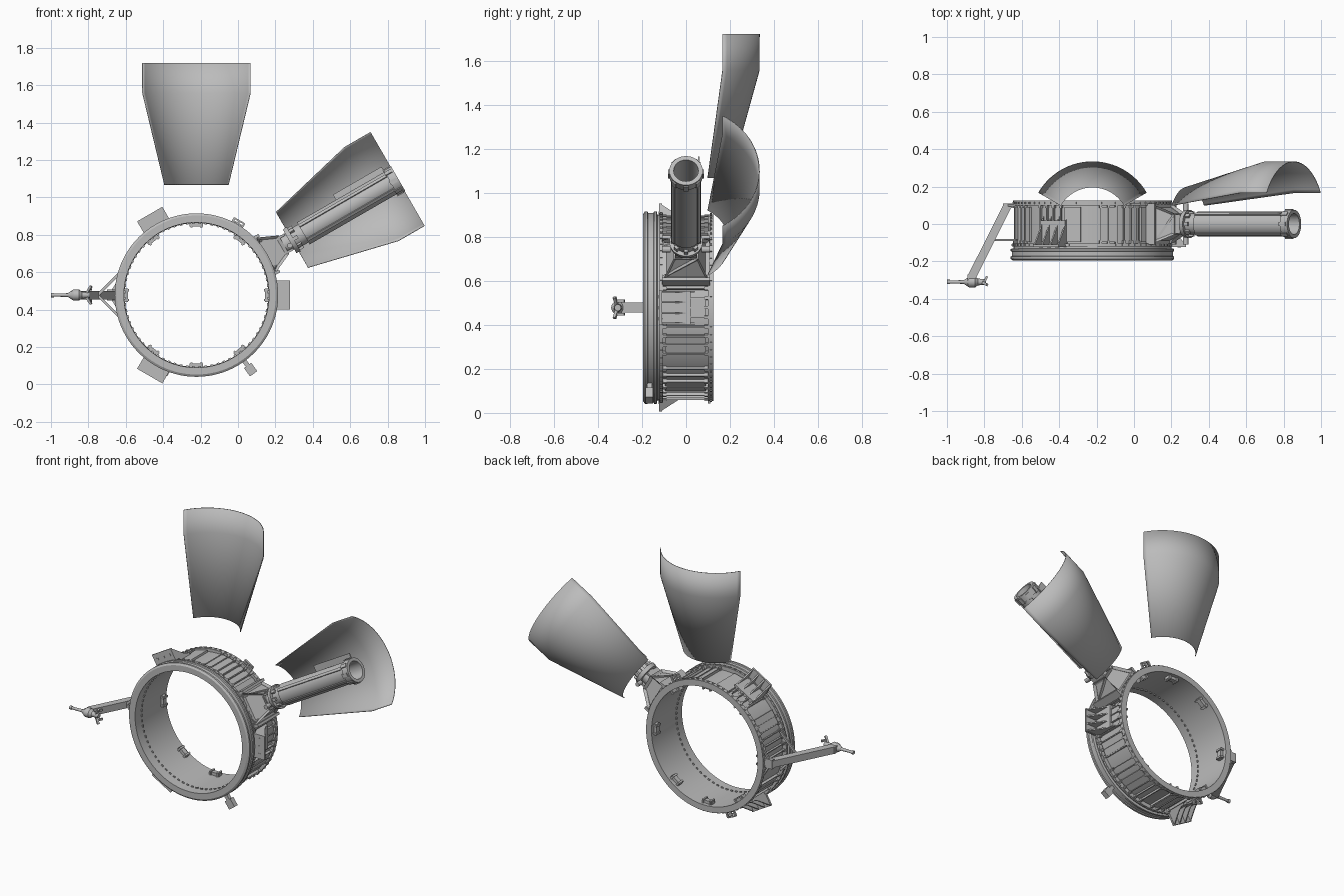
import bpy, bmesh, math, random
from math import radians, sin, cos, pi
from mathutils import Matrix, Vector

cube = bpy.data.objects.get("Cube")
if cube:
    bpy.data.objects.remove(cube, do_unlink=True)
random.seed(4)

grey = bpy.data.materials.new("neutral grey")
grey.use_nodes = True
GREY = (0.5, 0.5, 0.5, 1)
grey.diffuse_color = GREY
grey.node_tree.nodes["Principled BSDF"].inputs["Base Color"].default_value = GREY

CENTRE = Matrix.Translation((-0.222, 0, 0.478))
ALONG_X = Matrix.Rotation(pi / 2, 4, 'Y')
ALONG_Y = Matrix.Rotation(-pi / 2, 4, 'X')


def radial(deg):
    """Frame at the ring centre: X outward, Y along the ring axis, Z tangential."""
    return CENTRE @ Matrix.Rotation(-radians(deg), 4, 'Y')


def prism(bm, outline, z0, z1, mat):
    """Extrude an XY outline from z0 to z1."""
    low = [bm.verts.new(mat @ Vector((x, y, z0))) for x, y in outline]
    high = [bm.verts.new(mat @ Vector((x, y, z1))) for x, y in outline]
    bm.faces.new(low[::-1])
    bm.faces.new(high)
    n = len(outline)
    for i in range(n):
        j = (i + 1) % n
        bm.faces.new((low[i], low[j], high[j], high[i]))


def box(bm, x, y, z, mat):
    prism(bm, [(x[0], y[0]), (x[1], y[0]), (x[1], y[1]), (x[0], y[1])], z[0], z[1], mat)


def strut(bm, a, b, w, h):
    """Rectangular bar between two points."""
    a, b = Vector(a), Vector(b)
    d = b - a
    mat = Matrix.Translation(a) @ d.to_track_quat('X', 'Z').to_matrix().to_4x4()
    box(bm, (0, d.length), (-w / 2, w / 2), (-h / 2, h / 2), mat)


def lathe(bm, profile, mat, seg=32, start=0, arc=360, loop=False):
    """Revolve (axial, radius) points around Z."""
    full = arc == 360
    rows = []
    for i in range(seg if full else seg + 1):
        t = radians(start + arc * i / seg)
        rows.append([bm.verts.new(mat @ Vector((r * cos(t), r * sin(t), a))) for a, r in profile])
    n = len(profile)
    for i in range(seg):
        p, q = rows[i], rows[(i + 1) % len(rows)]
        for k in range(n if loop else n - 1):
            m = (k + 1) % n
            bm.faces.new((p[k], q[k], q[m], p[m]))
    if full and not loop:
        bm.faces.new([r[0] for r in rows])
        bm.faces.new([r[-1] for r in rows])


def finish(name, bm, smooth=False):
    bmesh.ops.recalc_face_normals(bm, faces=bm.faces)
    mesh = bpy.data.meshes.new(name)
    bm.to_mesh(mesh)
    bm.free()
    mesh.materials.append(grey)
    ob = bpy.data.objects.new(name, mesh)
    bpy.context.collection.objects.link(ob)
    if smooth:
        bpy.ops.object.select_all(action='DESELECT')
        ob.select_set(True)
        bpy.context.view_layer.objects.active = ob
        bpy.ops.object.shade_smooth_by_angle(angle=radians(30))
    return ob


# Main ring: front collar, barrel and back flange in one section
bm = bmesh.new()
lathe(bm, [(-.195, .388), (-.195, .425), (-.187, .437), (-.175, .437), (-.172, .431),
           (-.148, .431), (-.145, .437), (-.133, .437), (-.13, .422), (-.12, .422),
           (-.12, .43), (-.105, .43), (-.105, .405), (.1, .405), (.1, .424),
           (.125, .424), (.125, .385)], CENTRE @ ALONG_Y, 96, loop=True)
finish("main_ring", bm, True)

# Barrel ribs, raised panels and flange studs
bm = bmesh.new()
RIBS = 60
for i in range(RIBS):
    f = radial(i * 360 / RIBS)
    if random.random() < 0.75:
        box(bm, (.4, .42), (-.106, .101), (-.003, .003), f)
        for y in (-.105, .085):
            box(bm, (.4, .424), (y, y + .016), (-.007, .007), f)
finish("barrel_ribs", bm)

bm = bmesh.new()
for deg in (0, 45, 78, 105, 150, 210, 265, 300, 335):
    box(bm, (.39, .415), (-.095, .09), (-.045, .045), radial(deg))
finish("barrel_panels", bm)

bm = bmesh.new()
for i in range(72):
    f = radial(i * 5 + 2.5)
    for y, r in ((-.117, .434), (.108, .429)):
        box(bm, (.41, r), (y, y + .01), (-.006, .006), f)
    box(bm, (.38, .39), (-.135, -.128), (-.007, .007), f)
finish("flange_studs", bm)

# Pads on the inside of the ring
bm = bmesh.new()
for deg in (0, 52, 90, 128, 180, 232, 270, 308):
    f = radial(deg)
    box(bm, (.366, .39), (.07, .1), (-.036, .036), f)
    for s in (-1, 1):
        box(bm, (.36, .39), (.062, .108), (s * .026 - .006, s * .026 + .006), f)
finish("inner_pads", bm)

# Three gusseted side brackets
bm = bmesh.new()
for deg in (0, 120, 240):
    f = radial(deg)
    box(bm, (.41, .5), (-.122, -.11), (-.078, .078), f)
    box(bm, (.4, .424), (-.11, .02), (-.076, .076), f)
    for v in (-.072, -.025, .025, .072):
        prism(bm, [(.4, -.111), (.497, -.111), (.437, -.03), (.405, .04), (.4, .04)],
              v - .004, v + .004, f)
    for v in (-.05, 0, .05):
        box(bm, (.455, .472), (-.125, -.12), (v - .008, v + .008), f)
finish("side_brackets", bm)

# Perforated lugs on the back flange, built as small ladders
bm = bmesh.new()
for deg in (60, 246):
    f = radial(deg)
    for v in (-.03, 0, .03):
        box(bm, (.41, .46), (.1, .112), (v - .005, v + .005), f)
    for u in (.425, .442, .458):
        box(bm, (u - .004, u + .004), (.1, .112), (-.03, .03), f)
finish("back_lugs", bm)

# Latch on the front collar
bm = bmesh.new()
f = radial(-54)
box(bm, (.42, .47), (-.178, -.155), (-.012, .012), f)
box(bm, (.465, .52), (-.183, -.15), (-.024, .024), f)
finish("collar_latch", bm)

# Tube mount: tapered block with recessed sides
arm = radial(30)
bm = bmesh.new()
lathe(bm, [(.4, .15), (.43, .15), (.54, .08)], arm @ ALONG_X, 4, start=45)
sides = [f for f in bm.faces if f.calc_center_median().length > 0
         and abs((arm.inverted() @ f.calc_center_median()).x - .485) < .02]
bmesh.ops.recalc_face_normals(bm, faces=bm.faces)
bmesh.ops.inset_individual(bm, faces=sides, thickness=.016, depth=-.015)
finish("tube_mount", bm)
bm = bmesh.new()
for s in (-1, 1):
    box(bm, (.4, .45), (-.11, .11), (s * .11 - .008, s * .11 + .008), arm)
    strut(bm, arm @ Vector((.43, -.1, s * .085)), arm @ Vector((.53, .05, s * .05)), .012, .012)
    box(bm, (.52, .57), (-.05, .05), (s * .045 - .006, s * .045 + .006), arm)
    lathe(bm, [(-.02, .014), (.02, .014)],
          arm @ Matrix.Translation((.565, s * .09, -.02)) @ ALONG_Y, 12)
finish("mount_braces", bm)

# Hollow tube with collars
bm = bmesh.new()
lathe(bm, [(.53, .05), (.575, .05), (.575, .072), (.6, .076), (.6, .056), (.66, .056),
           (.66, .068), (1.2, .068), (1.2, .076), (1.245, .076), (1.245, .056),
           (.7, .056), (.7, .004)], arm @ ALONG_X, 40)
finish("hollow_tube", bm, True)

# Rails, fin and clamps on the tube
bm = bmesh.new()
for deg in (40, 140, 215, 325):
    f = arm @ Matrix.Rotation(radians(deg), 4, 'X')
    box(bm, (.66, 1.2), (.062, .074), (-.009, .009), f)
for i in range(8):
    f = arm @ Matrix.Rotation(i * pi / 4, 4, 'X')
    box(bm, (1.195, 1.235), (.07, .081), (-.012, .012), f)
    box(bm, (.59, .625), (.05, .068), (-.01, .01), f)
finish("tube_rails", bm)
bm = bmesh.new()
box(bm, (.9, 1.2), (.055, .061), (.035, .1), arm)
finish("tube_fin", bm)

# Two curved shields, each a third of a flared cone
for name, deg in (("upper_shield", 90), ("side_shield", 30)):
    bm = bmesh.new()
    lathe(bm, [(.59, .197), (1.08, .333), (1.242, .333)], radial(deg) @ ALONG_X, 32, 30, 120)
    ob = finish(name, bm, True)
    for face in ob.data.polygons:
        face.use_smooth = True
    shell = ob.modifiers.new("thickness", 'SOLIDIFY')
    shell.thickness = .004
    shell.offset = 0

# Outrigger boom with triangular frame
Z = .478
bm = bmesh.new()
strut(bm, (-.675, .1, Z), (-.868, -.285, Z), .045, .045)
box(bm, (-.7, -.62), (.085, .11), (Z - .03, Z + .03), Matrix())
for s in (-1, 1):
    strut(bm, (-.75, -.085, Z), (-.625, -.085, Z + s * .125), .01, .014)
    strut(bm, (-.685, .1, Z), (-.63, .1, Z + s * .09), .012, .012)
finish("outrigger_boom", bm)

# Boom head: stepped spindle, tip and fork
bm = bmesh.new()
head = Matrix.Translation((0, -.31, Z)) @ ALONG_X
lathe(bm, [(-1, .012), (-.985, .012), (-.985, .008), (-.91, .01), (-.895, .02), (-.88, .03),
           (-.85, .03), (-.835, .018), (-.79, .015)], head, 20)
finish("boom_spindle", bm, True)
bm = bmesh.new()
box(bm, (-.89, -.85), (-.325, -.27), (Z - .022, Z + .022), Matrix())
for s in (-1, 1):
    strut(bm, (-.815, -.31, Z), (-.785, -.325, Z + s * .048), .014, .012)
    strut(bm, (-.8, -.31, Z + s * .03), (-.785, -.28, Z + s * .03), .012, .012)
finish("boom_fork", bm)
